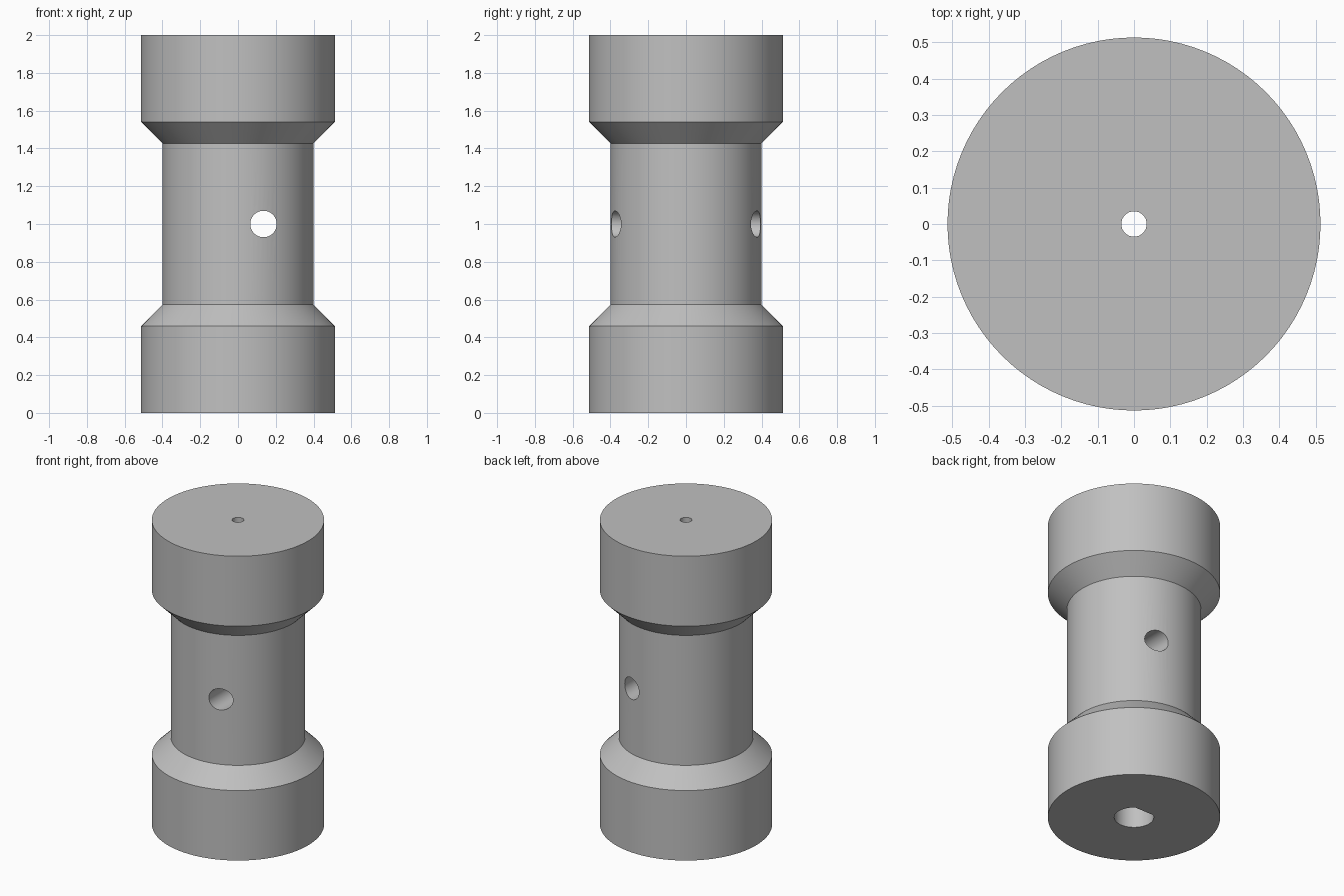
import bpy
import math
from mathutils import Matrix

cube = bpy.data.objects.get("Cube")
if cube:
    bpy.data.objects.remove(cube, do_unlink=True)

GREY = (0.53, 0.53, 0.53, 1)
grey = bpy.data.materials.new("plain grey")
grey.use_nodes = True
grey.diffuse_color = GREY
grey.node_tree.nodes["Principled BSDF"].inputs["Base Color"].default_value = GREY


def lathe(name, profile, sides, flat=None):
    """Solid of revolution from (radius, height) pairs; flat clips it in y."""
    verts, faces = [], []
    for r, z in profile:
        for i in range(sides):
            a = math.tau * i / sides
            y = r * math.sin(a)
            verts.append((r * math.cos(a), y if flat is None else min(y, flat), z))
    for k in range(len(profile) - 1):
        for i in range(sides):
            j = (i + 1) % sides
            a, b = k * sides, (k + 1) * sides
            faces.append((a + i, a + j, b + j, b + i))
    faces.append(tuple(reversed(range(sides))))
    faces.append(tuple(range(len(verts) - sides, len(verts))))
    mesh = bpy.data.meshes.new(name)
    mesh.from_pydata(verts, [], faces)
    mesh.materials.append(grey)
    obj = bpy.data.objects.new(name, mesh)
    bpy.context.collection.objects.link(obj)
    return obj


# Spool body: two drums joined by a narrower neck
R, NECK = 0.513, 0.4
spool = lathe("spool_body", [(R, 0), (R, 0.46), (NECK, 0.573),
                             (NECK, 1.427), (R, 1.54), (R, 2)], 96)

# Cutters: pilot hole, D-shaped shaft socket, cross hole through the neck
pilot = lathe("pilot_hole_cutter", [(0.035, -0.1), (0.035, 2.1)], 32)
socket = lathe("shaft_socket_cutter", [(0.118, -0.1), (0.118, 0.6)], 64, flat=0.095)
cross = lathe("cross_hole_cutter", [(0.07, -1), (0.07, 1)], 48)
cross.data.transform(Matrix.Translation((0.135, 0, 1)) @ Matrix.Rotation(math.pi / 2, 4, "X"))

for cutter in (socket, pilot, cross):
    mod = spool.modifiers.new(cutter.name, "BOOLEAN")
    mod.operation = "DIFFERENCE"
    mod.solver = "EXACT"
    mod.object = cutter

# Bake the cuts, then discard the cutters
bpy.context.view_layer.update()
bpy.ops.object.select_all(action="DESELECT")
spool.select_set(True)
bpy.context.view_layer.objects.active = spool
for name in [m.name for m in spool.modifiers]:
    bpy.ops.object.modifier_apply(modifier=name)
for cutter in (socket, pilot, cross):
    bpy.data.objects.remove(cutter, do_unlink=True)

bpy.ops.object.shade_smooth_by_angle(angle=math.radians(30))
